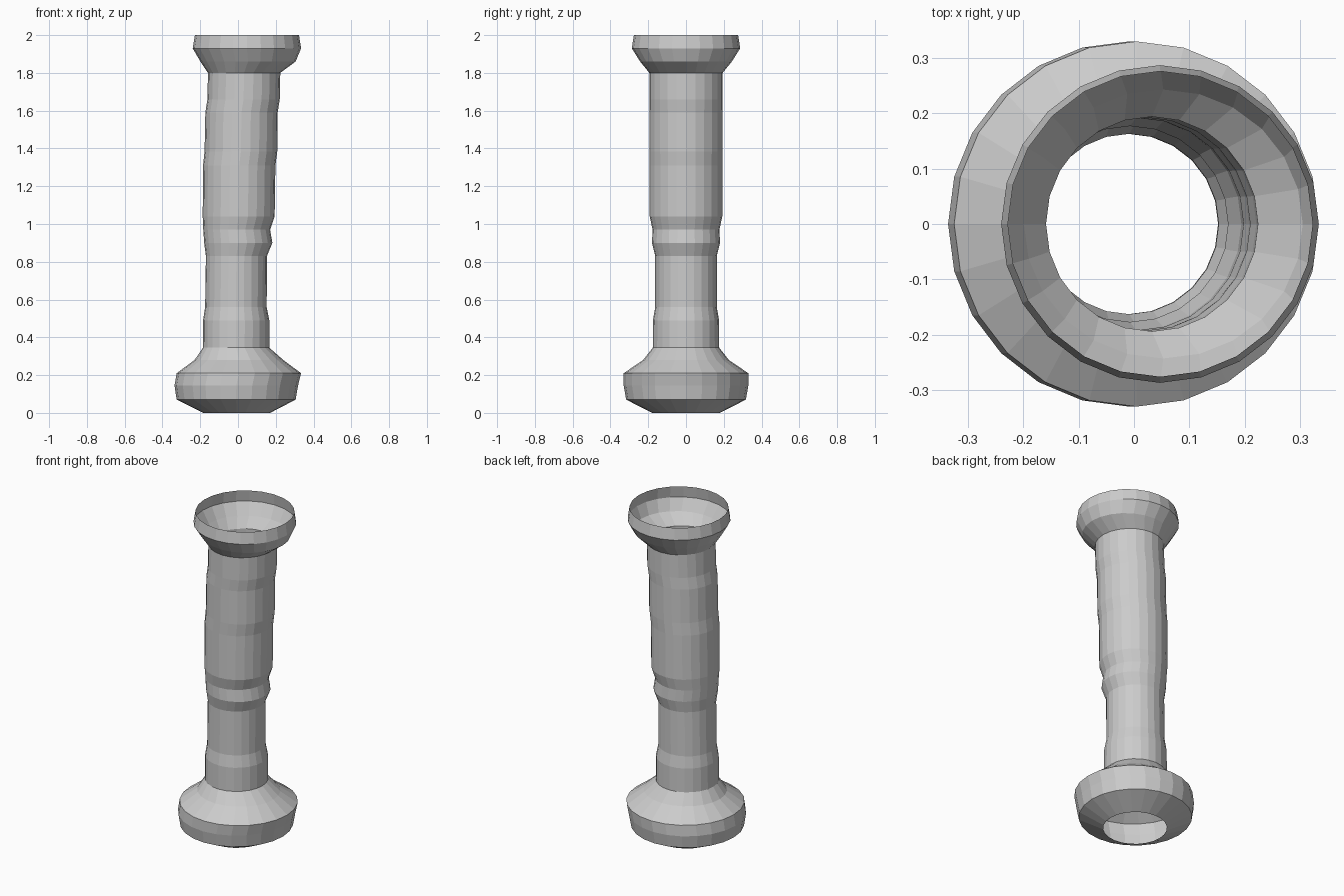
import bpy, bmesh
from math import cos, sin, tau

SIDES = 24
# ring profile: height, left x, right x, half depth in y
rings = [
    (0.00, -0.185, 0.170, 0.178), (0.07, -0.325, 0.305, 0.317),
    (0.145, -0.336, 0.318, 0.330), (0.21, -0.325, 0.334, 0.330),
    (0.28, -0.230, 0.240, 0.227), (0.345, -0.186, 0.166, 0.176),
    (0.49, -0.185, 0.166, 0.175), (0.56, -0.174, 0.152, 0.163),
    (0.83, -0.170, 0.153, 0.163), (0.90, -0.179, 0.182, 0.180),
    (0.97, -0.184, 0.170, 0.177), (1.04, -0.187, 0.194, 0.192),
    (1.31, -0.185, 0.198, 0.192), (1.385, -0.177, 0.208, 0.193),
    (1.59, -0.173, 0.210, 0.193), (1.66, -0.162, 0.221, 0.194),
    (1.80, -0.159, 0.224, 0.194), (1.86, -0.199, 0.305, 0.243),
    (1.93, -0.240, 0.334, 0.287), (2.00, -0.228, 0.323, 0.276),
]

# open-ended grip tube: each ring bridged to the next
bm = bmesh.new()
loops = []
for z, left, right, ry in rings:
    cx, rx = (left + right) / 2, (right - left) / 2
    loops.append([bm.verts.new((cx + rx * cos(tau * i / SIDES),
                                ry * sin(tau * i / SIDES), z))
                  for i in range(SIDES)])
for low, high in zip(loops, loops[1:]):
    for i in range(SIDES):
        j = (i + 1) % SIDES
        bm.faces.new((low[i], low[j], high[j], high[i]))

mesh = bpy.data.meshes.new("handle_grip")
bm.to_mesh(mesh)
bm.free()
bpy.context.collection.objects.link(bpy.data.objects.new("handle_grip", mesh))
